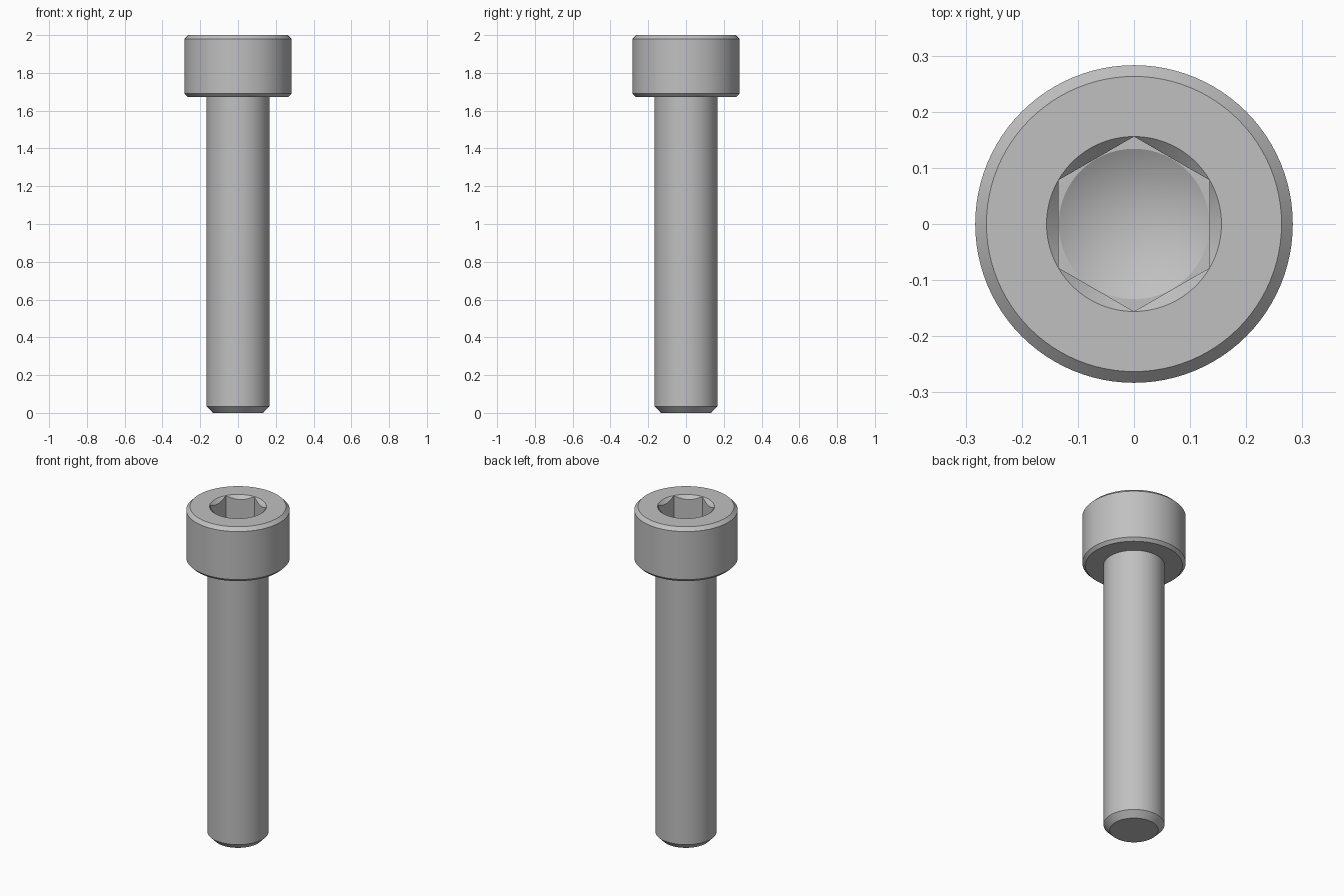
import bpy
import bmesh
import math

SEGMENTS = 96
HEAD_BOTTOM = 1.673
SOCKET_FLOOR = 1.83
SOCKET_APOTHEM = 0.135
SOCKET_CORNER = SOCKET_APOTHEM / math.cos(math.pi / 6)

cube = bpy.data.objects.get("Cube")
if cube:
    bpy.data.objects.remove(cube, do_unlink=True)

steel = bpy.data.materials.new("grey_steel")
steel.use_nodes = True
colour = (0.53, 0.53, 0.53, 1.0)
steel.diffuse_color = colour
steel.node_tree.nodes["Principled BSDF"].inputs["Base Color"].default_value = colour


def lathe(name, profile, sides=SEGMENTS, turn=0.0):
    """Closed solid from a (radius, z) profile listed from bottom to top."""
    bm = bmesh.new()
    rings = []
    for radius, z in profile:
        count = sides if radius > 0 else 1
        angles = [turn + math.tau * i / sides for i in range(count)]
        rings.append([bm.verts.new((radius * math.cos(a), radius * math.sin(a), z))
                      for a in angles])
    for low, high in zip(rings, rings[1:]):
        for i in range(sides):
            j = (i + 1) % sides
            if len(low) == 1:
                bm.faces.new((low[0], high[j], high[i]))
            else:
                bm.faces.new((low[i], low[j], high[j], high[i]))
    for ring in (rings[0], rings[-1]):
        if len(ring) > 1:
            bm.faces.new(ring)
    bmesh.ops.recalc_face_normals(bm, faces=bm.faces)
    mesh = bpy.data.meshes.new(name)
    bm.to_mesh(mesh)
    bm.free()
    mesh.materials.append(steel)
    obj = bpy.data.objects.new(name, mesh)
    bpy.context.collection.objects.link(obj)
    return obj


def activate(obj):
    bpy.ops.object.select_all(action="DESELECT")
    obj.select_set(True)
    bpy.context.view_layer.objects.active = obj


def cut(target, cutter):
    """Subtract the cutter from the target and discard it."""
    cutter.hide_render = True
    mod = target.modifiers.new("cut", "BOOLEAN")
    mod.operation = "DIFFERENCE"
    mod.solver = "EXACT"
    mod.object = cutter
    activate(target)
    bpy.ops.object.modifier_apply(modifier=mod.name)
    bpy.data.objects.remove(cutter, do_unlink=True)


# Shaft with a chamfered tip, ending inside the head
shaft = lathe("shaft", [(0.133, 0), (0.167, 0.035), (0.167, HEAD_BOTTOM + 0.03)])

# Cylindrical head with chamfered rims
head = lathe("head", [(0.266, HEAD_BOTTOM), (0.283, HEAD_BOTTOM + 0.017),
                      (0.283, 1.98), (0.263, 2.0)])

# Hexagonal socket, its conical floor and the countersink at its mouth
cut(head, lathe("hex_cutter", [(SOCKET_CORNER, SOCKET_FLOOR), (SOCKET_CORNER, 2.1)],
                6, math.pi / 6))
drill = SOCKET_APOTHEM - 0.001
cut(head, lathe("drill_cutter", [(0, SOCKET_FLOOR - 0.078), (drill, SOCKET_FLOOR),
                                 (drill, SOCKET_FLOOR + 0.05)]))
cut(head, lathe("countersink_cutter", [(SOCKET_CORNER - 0.05, 1.95),
                                       (SOCKET_CORNER + 0.05, 2.05)]))

for part in (shaft, head):
    activate(part)
    bpy.ops.object.shade_smooth_by_angle(angle=math.radians(25))
